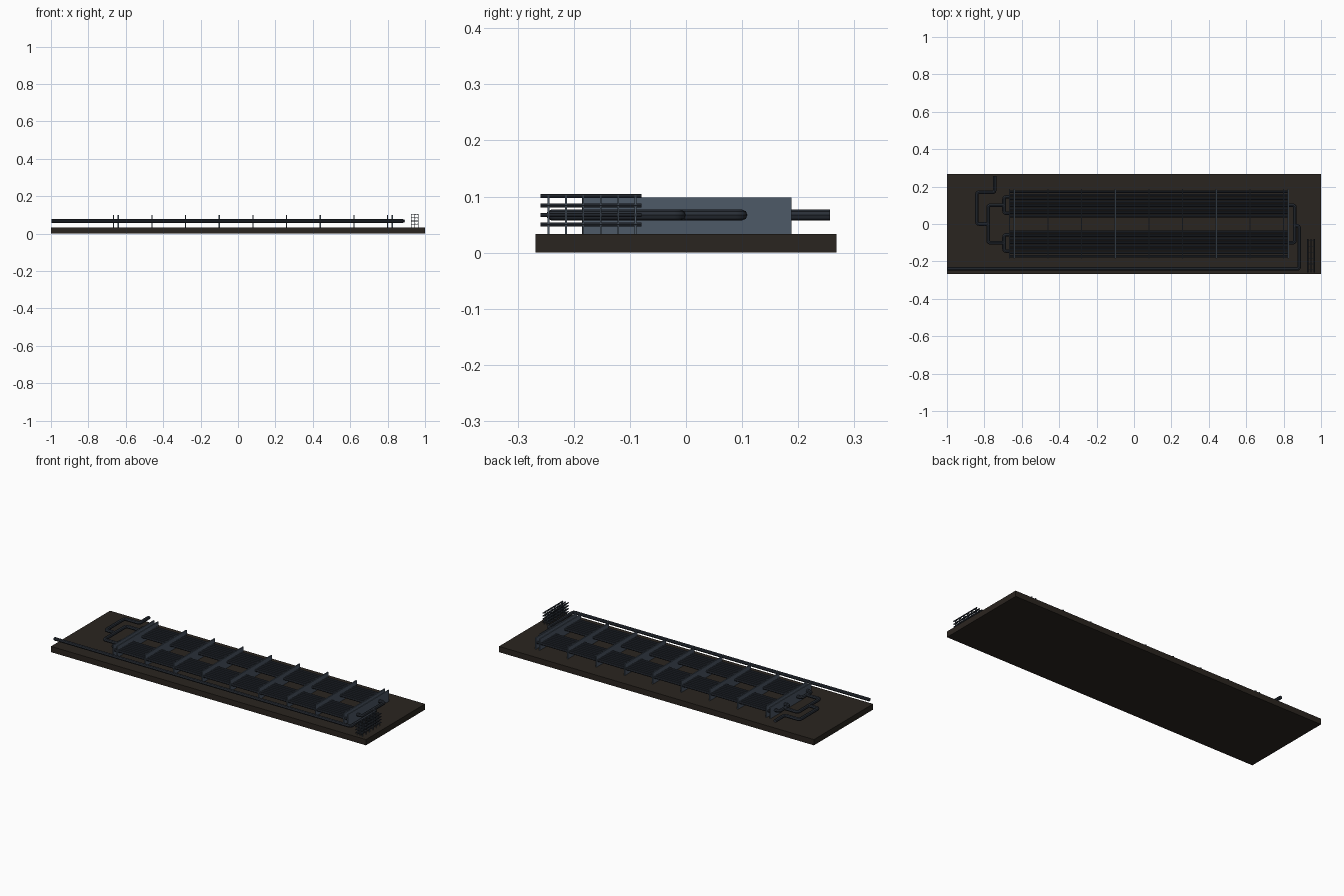
import bpy
from mathutils import Vector

if "Cube" in bpy.data.objects:
    bpy.data.objects.remove(bpy.data.objects["Cube"])


def material(name, rgb):
    m = bpy.data.materials.new(name)
    m.diffuse_color = (*rgb, 1)
    m.use_nodes = True
    m.node_tree.nodes["Principled BSDF"].inputs["Base Color"].default_value = m.diffuse_color
    return m


SOIL = material("dark_soil", (0.023, 0.018, 0.014))
PIPE = material("dark_pipe", (0.022, 0.028, 0.038))
STEEL = material("steel_plate", (0.075, 0.1, 0.135))
Z = 0.067  # pipe centre height


def box(name, x0, x1, y0, y1, z0, z1, mat):
    bpy.ops.mesh.primitive_cube_add(size=1, location=((x0 + x1) / 2, (y0 + y1) / 2, (z0 + z1) / 2))
    o = bpy.context.object
    o.name = name
    o.scale = (x1 - x0, y1 - y0, z1 - z0)
    bpy.ops.object.transform_apply(location=False, rotation=False, scale=True)
    o.data.materials.append(mat)
    return o


def pipe(name, pts, r=0.0095, bend=0.012, mat=PIPE):
    """Round pipe along a 3D path with softened elbows."""
    pts = [Vector(p) for p in pts]
    path = [pts[0]]
    for a, b, c in zip(pts, pts[1:], pts[2:]):
        p, q = b + (a - b).normalized() * bend, b + (c - b).normalized() * bend
        for i in range(5):
            t = i / 4
            path.append(p * (1 - t) ** 2 + b * 2 * t * (1 - t) + q * t * t)
    path.append(pts[-1])
    cu = bpy.data.curves.new(name, 'CURVE')
    cu.dimensions = '3D'
    cu.bevel_depth = r
    cu.bevel_resolution = 2
    cu.use_fill_caps = True
    s = cu.splines.new('POLY')
    s.points.add(len(path) - 1)
    for sp, p in zip(s.points, path):
        sp.co = (*p, 1)
    o = bpy.data.objects.new(name, cu)
    bpy.context.collection.objects.link(o)
    cu.materials.append(mat)
    bpy.ops.object.select_all(action='DESELECT')
    o.select_set(True)
    bpy.context.view_layer.objects.active = o
    bpy.ops.object.convert(target='MESH')
    bpy.ops.object.shade_smooth_by_angle()
    return o


def flat(name, xy):
    return pipe(name, [(x, y, Z) for x, y in xy])


# Base slab
box("base_slab", -1, 1, -0.268, 0.268, 0, 0.033, SOIL)

# Support plates: nine evenly spaced baffles plus two end plates
for i, x in enumerate([-0.665] + [-0.64 + 0.18 * k for k in range(9)] + [0.825]):
    box(f"support_plate_{i}", x - 0.003, x + 0.003, -0.185, 0.188, 0.033, 0.098, STEEL)

# Two bundles of parallel tubes
for side, label in ((1, "back"), (-1, "front")):
    for i in range(8):
        y = side * (0.043 + i * 0.0185)
        pipe(f"{label}_tube_{i}", [(-0.665, y, Z), (0.825, y, Z)], r=0.0075)

# Inlet pipe and its branching manifold
flat("inlet_pipe", [(-0.745, 0.257), (-0.745, 0.17), (-0.84, 0.17), (-0.84, 0), (-0.78, 0)])
flat("inlet_splitter", [(-0.695, 0.1), (-0.78, 0.1), (-0.78, -0.1), (-0.695, -0.1)])
for side, label in ((1, "back"), (-1, "front")):
    flat(f"{label}_inlet_fork", [(-0.663, side * 0.145), (-0.695, side * 0.145),
                                 (-0.695, side * 0.058), (-0.663, side * 0.058)])

# Outlet collector and long return pipe
flat("outlet_collector", [(0.823, 0.1), (0.86, 0.1), (0.86, -0.1), (0.823, -0.1)])
flat("outlet_pipe", [(0.86, -0.01), (0.883, -0.01), (0.883, -0.24), (-0.997, -0.24)])

# Storage rack: posts, cross bars and stacked rods
TIERS = [0.05 + 0.017 * k for k in range(4)]
COLS = (0.929, 0.946, 0.963)
for j in range(6):
    y = -0.245 + 0.031 * j
    for i, x in enumerate(COLS):
        box(f"rack_post_{j}_{i}", x - 0.0015, x + 0.0015, y - 0.0015, y + 0.0015, 0.033, 0.104, STEEL)
    for k, z in enumerate(TIERS):
        box(f"rack_crossbar_{j}_{k}", 0.926, 0.966, y - 0.0015, y + 0.0015, z - 0.0015, z + 0.0015, STEEL)
for i, x in enumerate(COLS):
    for k, z in enumerate(TIERS):
        pipe(f"rack_rod_{i}_{k}", [(x, -0.259, z), (x, -0.079, z)], r=0.0035)
